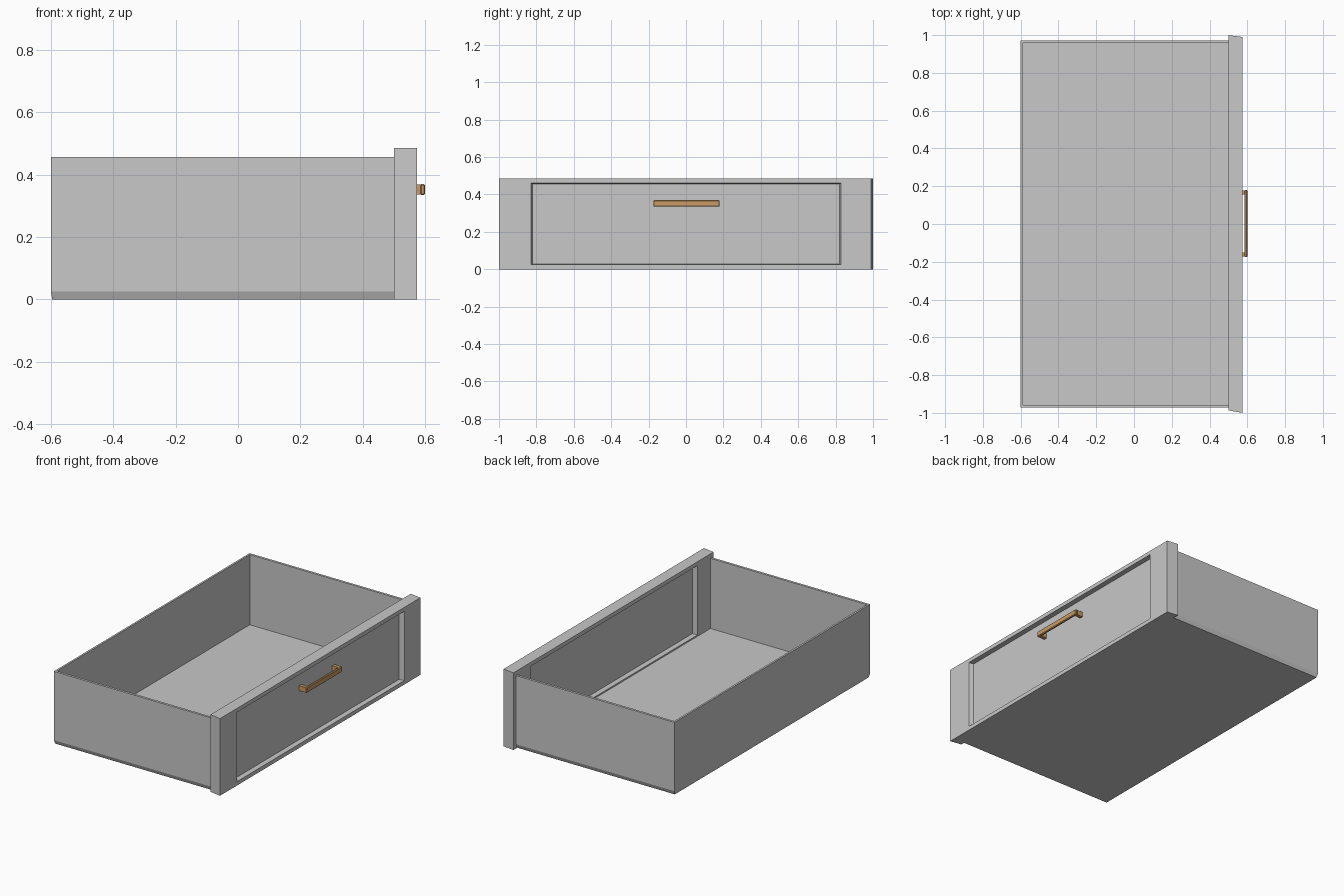
import bpy, bmesh

if "Cube" in bpy.data.objects:
    bpy.data.objects.remove(bpy.data.objects["Cube"])

def material(name, rgb):
    m = bpy.data.materials.new(name)
    m.diffuse_color = (*rgb, 1)
    m.use_nodes = True
    m.node_tree.nodes["Principled BSDF"].inputs["Base Color"].default_value = m.diffuse_color
    return m

grey = material("light grey", (0.58, 0.58, 0.58))
tan = material("tan wood", (0.58, 0.33, 0.13))

def loft(name, rings, mat, closed=True, bevel=0):
    """Skin a row of four-point rings and cap the first and last."""
    bm = bmesh.new()
    vs = [[bm.verts.new(p) for p in r] for r in rings]
    n = len(rings[0])
    for a, b in zip(vs, vs[1:]):
        for i in range(n if closed else n - 1):
            j = (i + 1) % n
            bm.faces.new((a[i], a[j], b[j], b[i]))
    bm.faces.new(vs[0][::-1])
    bm.faces.new(vs[-1])
    bmesh.ops.recalc_face_normals(bm, faces=bm.faces)
    me = bpy.data.meshes.new(name)
    bm.to_mesh(me)
    bm.free()
    me.materials.append(mat)
    ob = bpy.data.objects.new(name, me)
    bpy.context.collection.objects.link(ob)
    if bevel:
        mod = ob.modifiers.new("bevel", "BEVEL")
        mod.width = bevel
        mod.segments = 1
    return ob

# Tray: U-shaped walls with a slightly tapered foot, thin floor, closed by front
def u_ring(back, half, z):
    return [(0.5, -half, z), (back, -half, z), (back, half, z), (0.5, half, z)]

def u_tray():
    rings = [u_ring(-0.596, 0.962, 0), u_ring(-0.6, 0.972, 0.025),
             u_ring(-0.6, 0.972, 0.457), u_ring(-0.588, 0.957, 0.457),
             u_ring(-0.588, 0.957, 0.016)]
    bm = bmesh.new()
    vs = [[bm.verts.new(p) for p in r] for r in rings]
    for a, b in zip(vs, vs[1:]):
        for i in range(3):
            bm.faces.new((a[i + 1], a[i], b[i], b[i + 1]))
    bm.faces.new(vs[0])                       # underside
    bm.faces.new(vs[-1][::-1])                # floor
    for k in (0, 3):                          # wall ends
        bm.faces.new([r[k] for r in vs])
    bmesh.ops.recalc_face_normals(bm, faces=bm.faces)
    # make the floor face upward
    bm.faces.ensure_lookup_table()
    if bm.faces[13].normal.z < 0:
        bmesh.ops.reverse_faces(bm, faces=bm.faces)
    me = bpy.data.meshes.new("drawer_tray")
    bm.to_mesh(me)
    bm.free()
    me.materials.append(grey)
    ob = bpy.data.objects.new("drawer_tray", me)
    bpy.context.collection.objects.link(ob)

u_tray()

# Front panel: slightly skewed frame, recessed on both faces
def x_ring(x, y0, y1, z0, z1):
    return [(x, y0, z0), (x, y1, z0), (x, y1, z1), (x, y0, z1)]

loft("drawer_front", [
    x_ring(0.530, -0.82, 0.82, 0.028, 0.457),
    x_ring(0.500, -0.83, 0.83, 0.025, 0.460),
    x_ring(0.500, -0.987, 1.0, 0, 0.485),
    x_ring(0.575, -1.0, 0.99, 0, 0.485),
    x_ring(0.575, -0.83, 0.83, 0.025, 0.460),
    x_ring(0.545, -0.82, 0.82, 0.028, 0.457)], grey)

# Handle: chamfered bar on two end posts
loft("handle_bar", [x_ring(0.584, -0.175, 0.18, 0.335, 0.37),
                    x_ring(0.600, -0.175, 0.18, 0.335, 0.37)], tan, bevel=0.004)
for name, y in (("handle_post_left", -0.173), ("handle_post_right", 0.156)):
    loft(name, [x_ring(0.543, y, y + 0.022, 0.337, 0.368),
                x_ring(0.588, y, y + 0.022, 0.337, 0.368)], tan)
